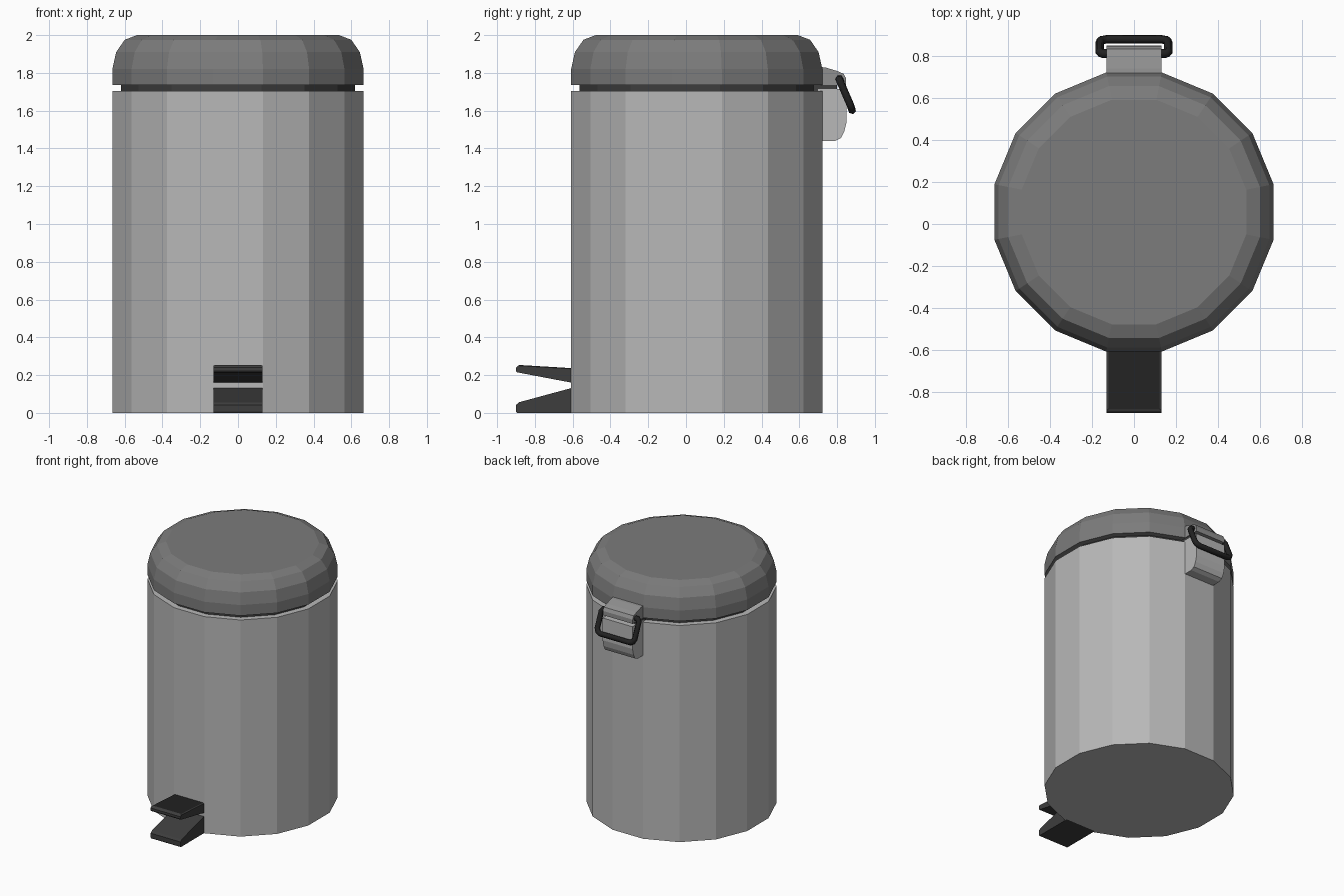
import bpy, bmesh, math

if "Cube" in bpy.data.objects:
    bpy.data.objects.remove(bpy.data.objects["Cube"])

CY = 0.057                              # centre of the bin in y
SIDES = 16
K = 1 / math.cos(math.pi / SIDES)       # flat-to-flat radius -> corner radius


def mat(name, v):
    m = bpy.data.materials.new(name)
    m.diffuse_color = (v, v, v, 1)
    m.use_nodes = True
    m.node_tree.nodes["Principled BSDF"].inputs["Base Color"].default_value = m.diffuse_color
    return m


STEEL = mat("light steel", 0.48)
LID = mat("grey lid", 0.20)
HINGE = mat("hinge grey", 0.28)
DARK = mat("dark grey plastic", 0.047)
BLACK = mat("black rubber", 0.016)


def finish(name, bm, *mats):
    bmesh.ops.recalc_face_normals(bm, faces=bm.faces)
    me = bpy.data.meshes.new(name)
    bm.to_mesh(me)
    bm.free()
    ob = bpy.data.objects.new(name, me)
    bpy.context.collection.objects.link(ob)
    for m in mats:
        me.materials.append(m)
    return ob


def lathe(name, profile, m):
    """Stack of 16-sided rings, capped at both ends; profile = (flat radius, z)."""
    bm = bmesh.new()
    rings = []
    for r, z in profile:
        ring = []
        for i in range(SIDES):
            a = (i + 0.5) * 2 * math.pi / SIDES
            ring.append(bm.verts.new((r * K * math.cos(a), CY + r * K * math.sin(a), z)))
        rings.append(ring)
    for a, b in zip(rings, rings[1:]):
        for i in range(SIDES):
            j = (i + 1) % SIDES
            bm.faces.new((a[i], a[j], b[j], b[i]))
    bm.faces.new(rings[0])
    bm.faces.new(rings[-1])
    return finish(name, bm, m)


def extrude(name, profile, half, mats, pad=False):
    """Extrude a (y, z) outline across x; optionally inset a pad in the top face."""
    bm = bmesh.new()
    l, r = [[bm.verts.new((x, y, z)) for y, z in profile] for x in (-half, half)]
    bm.faces.new(l)
    bm.faces.new(r)
    n = len(profile)
    for i in range(n):
        j = (i + 1) % n
        bm.faces.new((l[i], l[j], r[j], r[i]))
    if pad:
        bmesh.ops.recalc_face_normals(bm, faces=bm.faces)
        top = max(bm.faces, key=lambda f: f.normal.z * f.calc_area())
        bmesh.ops.inset_region(bm, faces=[top], thickness=0.012, depth=0.004)
        top.material_index = 1
    return finish(name, bm, *mats)


# Bin body, recessed neck and rounded lid
lathe("bin_body", [(0.665, 0), (0.665, 1.703)], STEEL)
lathe("neck_ring", [(0.62, 1.69), (0.62, 1.75)], DARK)
lathe("lid", [(0.665, 1.737), (0.665, 1.82), (0.645, 1.91),
              (0.60, 1.975), (0.535, 2.0)], LID)

# Foot pedal and its lower guard
B = -0.59
extrude("pedal", [(B, 0.157), (-0.895, 0.215), (-0.9, 0.222), (-0.9, 0.24),
                  (-0.89, 0.25), (B, 0.232)], 0.13, [DARK, BLACK], pad=True)
extrude("pedal_base", [(B, 0), (-0.895, 0), (-0.9, 0.008), (-0.9, 0.042),
                       (-0.885, 0.056), (B, 0.136)], 0.13, [DARK])

# Hinge at the back: lid half, pin plate, body half
extrude("hinge_upper", [(0.68, 1.737), (0.68, 1.835), (0.74, 1.828), (0.80, 1.81),
                        (0.835, 1.795), (0.848, 1.77), (0.848, 1.737)], 0.13, [HINGE])
extrude("hinge_pin_plate", [(0.66, 1.70), (0.66, 1.74), (0.80, 1.74), (0.80, 1.70)],
        0.125, [DARK])
extrude("hinge_lower", [(0.70, 1.44), (0.79, 1.44), (0.82, 1.455), (0.838, 1.49),
                        (0.85, 1.54), (0.85, 1.715), (0.70, 1.715)], 0.13, [STEEL])

# Wire carrying handle, mirrored half path
half = [(0.12, 0.812, 1.768), (0.15, 0.812, 1.768), (0.163, 0.818, 1.75),
        (0.163, 0.868, 1.635), (0.152, 0.876, 1.612), (0.13, 0.88, 1.602)]
path = half + [(-x, y, z) for x, y, z in reversed(half)]
cu = bpy.data.curves.new("carry_handle", 'CURVE')
cu.dimensions = '3D'
cu.bevel_depth = 0.021
cu.bevel_resolution = 1
cu.use_fill_caps = True
sp = cu.splines.new('POLY')
sp.points.add(len(path) - 1)
for p, c in zip(sp.points, path):
    p.co = (*c, 1)
cu.materials.append(BLACK)
handle = bpy.data.objects.new("carry_handle", cu)
bpy.context.collection.objects.link(handle)
bpy.context.view_layer.objects.active = handle
handle.select_set(True)
bpy.ops.object.convert(target='MESH')
